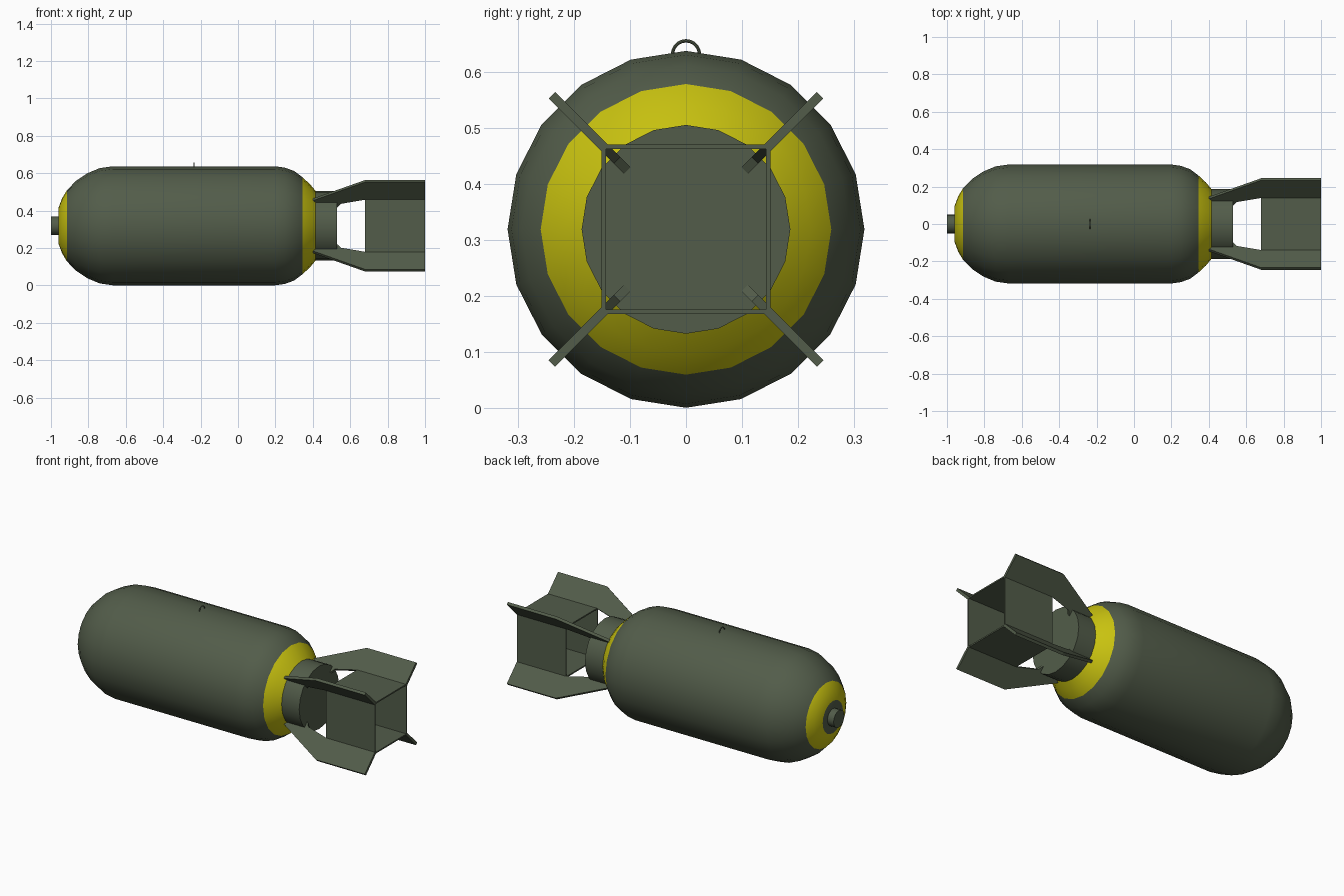
import bpy, bmesh, math
from mathutils import Matrix, Vector

if "Cube" in bpy.data.objects:
    bpy.data.objects.remove(bpy.data.objects["Cube"])

CZ = 0.319      # height of the long axis
SIDES = 20


def material(name, rgb):
    m = bpy.data.materials.new(name)
    m.diffuse_color = (*rgb, 1)
    m.use_nodes = True
    m.node_tree.nodes["Principled BSDF"].inputs["Base Color"].default_value = m.diffuse_color
    return m


green = material("olive green", (0.085, 0.108, 0.068))
yellow = material("warning yellow", (0.58, 0.54, 0.005))


def finish(bm, name, mats=(green,), smooth=False):
    bmesh.ops.recalc_face_normals(bm, faces=bm.faces)
    me = bpy.data.meshes.new(name)
    bm.to_mesh(me)
    bm.free()
    ob = bpy.data.objects.new(name, me)
    bpy.context.collection.objects.link(ob)
    for m in mats:
        me.materials.append(m)
    if smooth:
        bpy.ops.object.select_all(action='DESELECT')
        ob.select_set(True)
        bpy.context.view_layer.objects.active = ob
        bpy.ops.object.shade_smooth_by_angle(angle=math.radians(32))
    return ob


def lathe(profile):
    """Turn (x, radius) points around the long axis, with capped ends."""
    bm = bmesh.new()
    rings = []
    for x, r in profile:
        rings.append([bm.verts.new((x, r * math.sin(2 * math.pi * i / SIDES),
                                    CZ + r * math.cos(2 * math.pi * i / SIDES)))
                      for i in range(SIDES)])
    for a, b in zip(rings, rings[1:]):
        for i in range(SIDES):
            j = (i + 1) % SIDES
            bm.faces.new((a[i], a[j], b[j], b[i]))
    bm.faces.new(rings[0])
    bm.faces.new(rings[-1])
    return bm


# Main body with yellow bands near both ends
body = lathe([(-0.96, 0.095), (-0.94, 0.148), (-0.915, 0.19), (-0.865, 0.241),
              (-0.805, 0.281), (-0.74, 0.308), (-0.67, 0.318), (0.20, 0.318),
              (0.25, 0.311), (0.30, 0.293), (0.345, 0.259), (0.385, 0.222),
              (0.415, 0.186)])
for f in body.faces:
    x = f.calc_center_median().x
    band = -0.955 < x < -0.915 or 0.345 < x < 0.41
    f.material_index = 1 if band else 0
finish(body, "body", (green, yellow), True)

# Nose plug and tail collar
finish(lathe([(-1.0, 0.05), (-0.95, 0.05)]), "nose_plug", smooth=True)
finish(lathe([(0.40, 0.186), (0.53, 0.186)]), "tail_collar", smooth=True)

# Four diagonal fins: (x, radius) outline given thickness
outline = [(0.40, 0.198), (0.68, 0.338), (1.0, 0.338), (1.0, 0.205),
           (0.68, 0.205), (0.55, 0.174), (0.532, 0.148), (0.42, 0.148)]
T = 0.016
for k in range(4):
    bm = bmesh.new()
    face = bm.faces.new([bm.verts.new((x, -T / 2, r)) for x, r in outline])
    ext = bmesh.ops.extrude_face_region(bm, geom=[face])
    bmesh.ops.translate(bm, vec=(0, T, 0),
                        verts=[v for v in ext["geom"] if isinstance(v, bmesh.types.BMVert)])
    turn = Matrix.Rotation(math.radians(45 + 90 * k), 4, 'X')
    bmesh.ops.transform(bm, matrix=Matrix.Translation((0, 0, CZ)) @ turn, verts=bm.verts)
    finish(bm, f"fin_{k + 1}")

# Open square box joining the fins
for k in range(4):
    bm = bmesh.new()
    bmesh.ops.create_cube(bm, size=1)
    m = (Matrix.Translation((0.84, 0, CZ)) @ Matrix.Rotation(math.pi / 2 * k, 4, 'X')
         @ Matrix.Translation((0, 0, 0.147)) @ Matrix.Diagonal((0.32, 0.302, 0.008, 1)))
    bmesh.ops.transform(bm, matrix=m, verts=bm.verts)
    finish(bm, f"box_wall_{k + 1}")

# Lifting lug on top
bpy.ops.mesh.primitive_torus_add(major_segments=20, minor_segments=8, major_radius=0.024,
                                 minor_radius=0.003, location=(-0.235, 0, 0.631),
                                 rotation=(0, math.pi / 2, 0))
lug = bpy.context.object
lug.name = "lifting_lug"
lug.data.materials.append(green)
bpy.ops.object.shade_smooth_by_angle()
